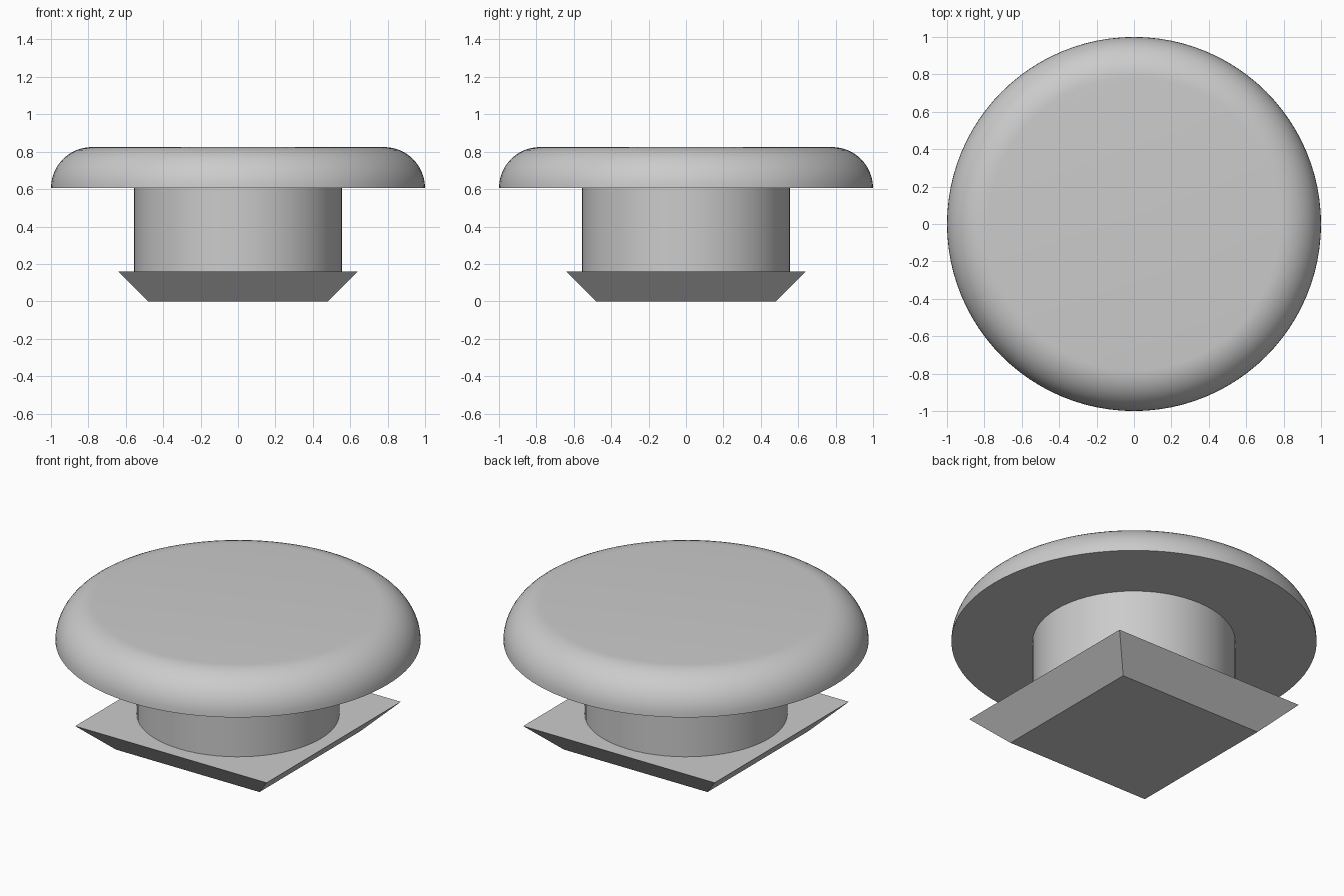
import bpy
import bmesh
import math

cube = bpy.data.objects.get("Cube")
if cube:
    bpy.data.objects.remove(cube, do_unlink=True)

grey = bpy.data.materials.new("light_grey")
grey.use_nodes = True
grey.diffuse_color = (0.6, 0.6, 0.6, 1)
grey.node_tree.nodes["Principled BSDF"].inputs["Base Color"].default_value = (0.6, 0.6, 0.6, 1)


def lathe(name, profile, sides, turn=0.0, smooth=True):
    """Revolve a (radius, height) profile and close both ends."""
    bm = bmesh.new()
    rings = []
    for radius, z in profile:
        ring = []
        for i in range(sides):
            a = turn + math.tau * i / sides
            ring.append(bm.verts.new((radius * math.cos(a), radius * math.sin(a), z)))
        rings.append(ring)
    for low, high in zip(rings, rings[1:]):
        for i in range(sides):
            j = (i + 1) % sides
            bm.faces.new((low[i], low[j], high[j], high[i]))
    bm.faces.new(rings[0][::-1])
    bm.faces.new(rings[-1])
    mesh = bpy.data.meshes.new(name)
    bm.to_mesh(mesh)
    bm.free()
    mesh.materials.append(grey)
    obj = bpy.data.objects.new(name, mesh)
    bpy.context.collection.objects.link(obj)
    if smooth:
        bpy.ops.object.select_all(action="DESELECT")
        obj.select_set(True)
        bpy.context.view_layer.objects.active = obj
        bpy.ops.object.shade_smooth_by_angle(angle=math.radians(35))
    return obj


# Square foot that flares upward
diag = math.sqrt(2)
lathe("square_foot", [(0.48 * diag, 0), (0.64 * diag, 0.16)], 4, math.pi / 4, False)

# Round stem
lathe("stem", [(0.555, 0.16), (0.555, 0.605)], 64)

# Wide cap with a quarter-round rim
rim, cap_base, steps = 0.22, 0.605, 12
arc = [(1 - rim + rim * math.cos(math.pi / 2 * k / steps),
        cap_base + rim * math.sin(math.pi / 2 * k / steps)) for k in range(steps + 1)]
lathe("cap", arc, 96)
